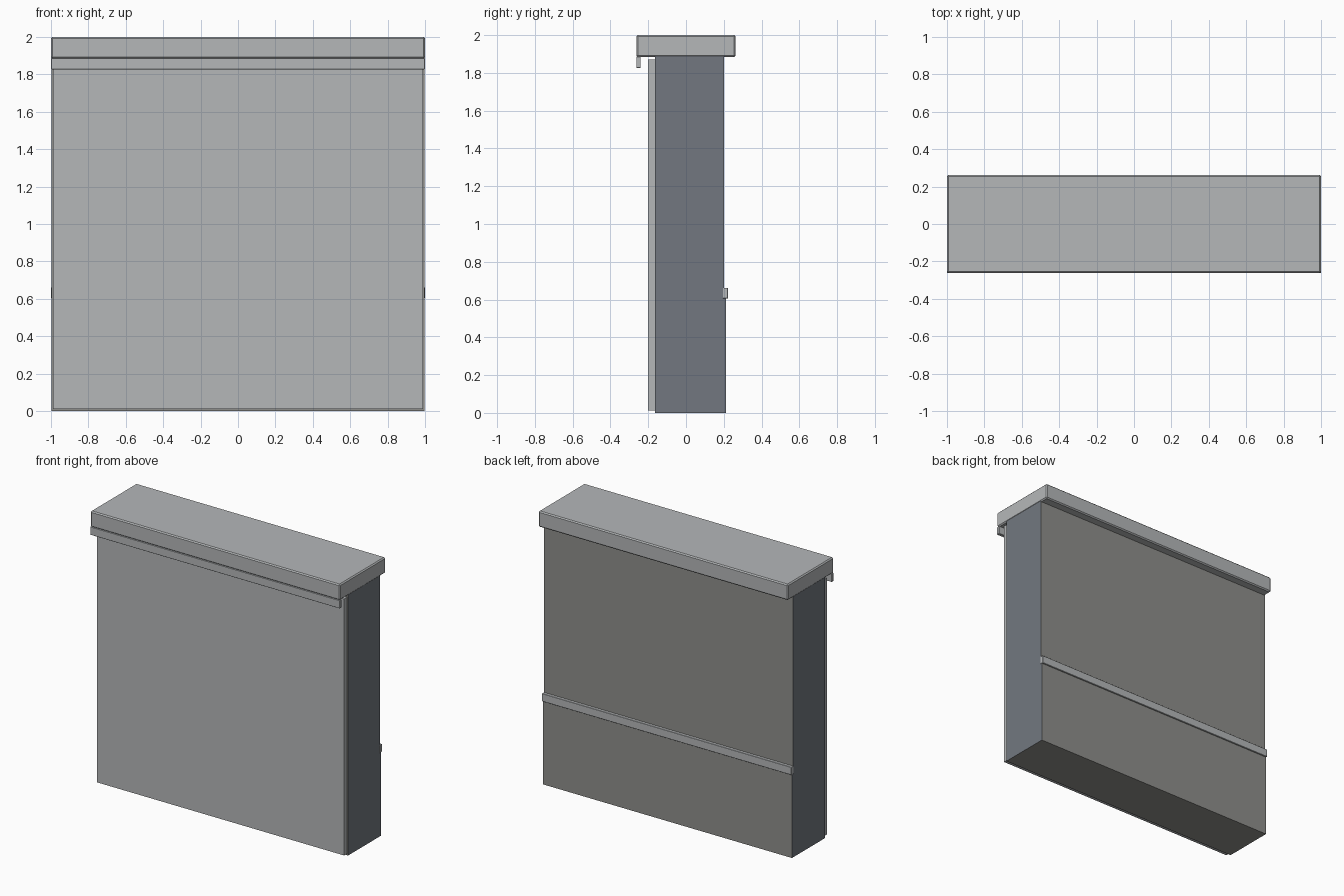
import bpy, bmesh

if "Cube" in bpy.data.objects:
    bpy.data.objects.remove(bpy.data.objects["Cube"])


def mat(name, col):
    m = bpy.data.materials.new(name)
    m.diffuse_color = (*col, 1)
    m.use_nodes = True
    m.node_tree.nodes["Principled BSDF"].inputs["Base Color"].default_value = m.diffuse_color
    return m


LIGHT = mat("light grey", (0.46, 0.475, 0.485))
WARM = mat("warm grey", (0.275, 0.275, 0.26))
SLATE = mat("slate blue grey", (0.17, 0.187, 0.215))


def finish(name, bm, mats, bevel=0):
    bmesh.ops.recalc_face_normals(bm, faces=bm.faces[:])
    if len(mats) > 1:  # end faces take the second colour
        for f in bm.faces:
            f.material_index = 1 if abs(f.normal.x) > 0.9 else 0
    if bevel:
        bmesh.ops.bevel(bm, geom=bm.edges[:], offset=bevel, segments=1, affect='EDGES')
    me = bpy.data.meshes.new(name)
    bm.to_mesh(me)
    bm.free()
    for m in mats:
        me.materials.append(m)
    ob = bpy.data.objects.new(name, me)
    bpy.context.collection.objects.link(ob)
    return ob


def extrude_x(name, profile, half, mats, bevel=0):
    """Run a (y, z) profile along x from -half to half."""
    bm = bmesh.new()
    face = bm.faces.new([bm.verts.new((-half, y, z)) for y, z in profile])
    ext = bmesh.ops.extrude_face_region(bm, geom=[face])
    verts = [v for v in ext["geom"] if isinstance(v, bmesh.types.BMVert)]
    bmesh.ops.translate(bm, verts=verts, vec=(2 * half, 0, 0))
    return finish(name, bm, mats, bevel)


def rect(y0, y1, z0, z1):
    return [(y0, z0), (y1, z0), (y1, z1), (y0, z1)]


# wall core, slightly thicker below the back rail
extrude_x("wall_core", [(-0.165, 0), (0.212, 0), (0.212, 0.61), (0.2, 0.61),
                        (0.2, 1.89), (-0.165, 1.89)], 0.998, [WARM, SLATE])
# front facing panel
extrude_x("front_panel", rect(-0.2, -0.165, 0.012, 1.87), 0.99, [LIGHT])
# rail across the back
extrude_x("back_rail", rect(0.195, 0.222, 0.605, 0.662), 1.0, [LIGHT], 0.002)
# top cap with softened edges
extrude_x("top_cap", rect(-0.263, 0.263, 1.885, 2.0), 1.0, [LIGHT], 0.008)
# hanging lip under the front of the cap
extrude_x("front_lip", rect(-0.263, -0.24, 1.827, 1.886), 1.0, [LIGHT], 0.002)
